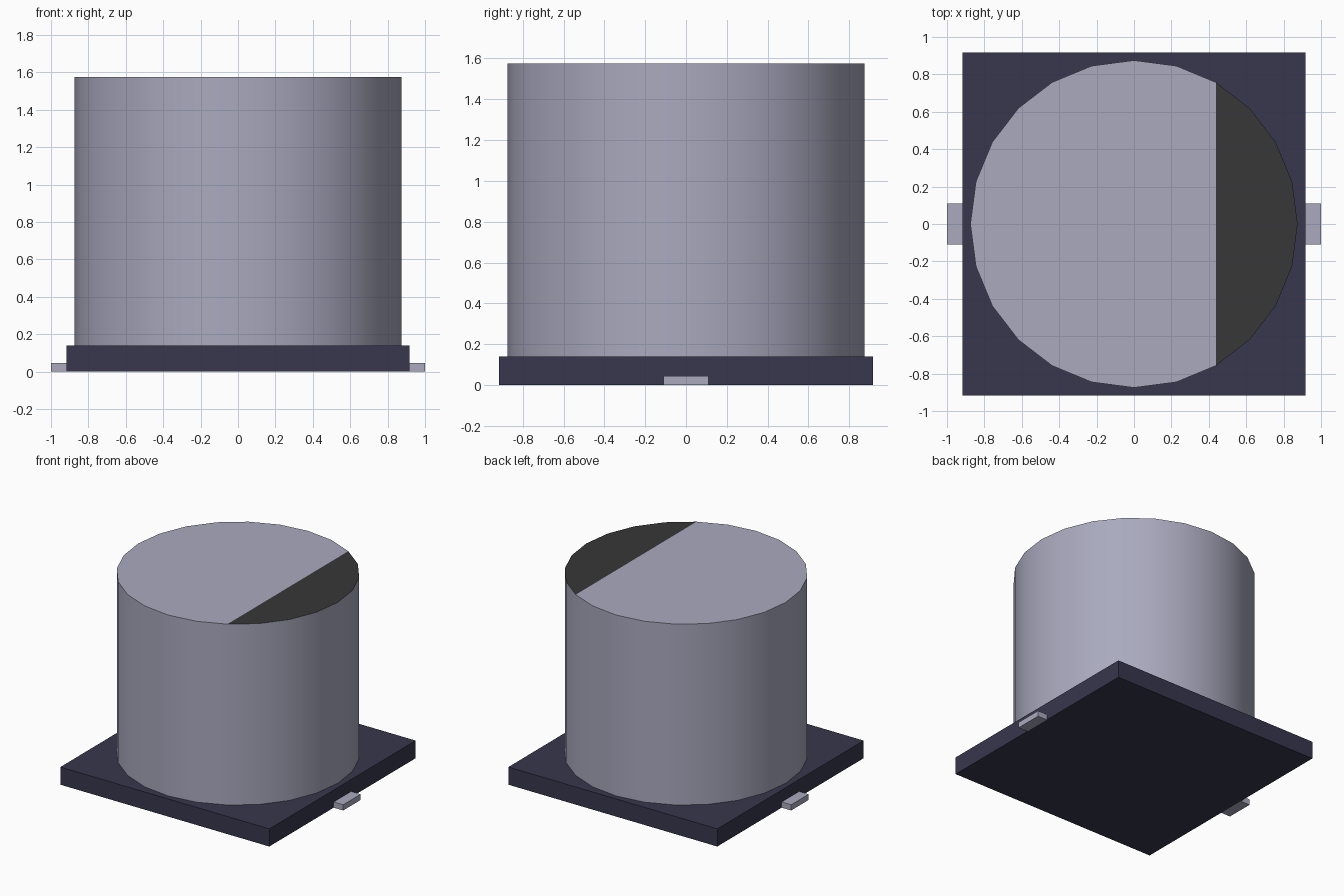
import bpy
import bmesh
from math import radians, sin, cos

default = bpy.data.objects.get("Cube")
if default:
    bpy.data.objects.remove(default, do_unlink=True)


def make_material(name, color):
    mat = bpy.data.materials.new(name)
    mat.use_nodes = True
    mat.diffuse_color = (*color, 1)
    mat.node_tree.nodes["Principled BSDF"].inputs["Base Color"].default_value = (*color, 1)
    return mat


ALUMINIUM = make_material("aluminium", (0.40, 0.40, 0.52))
PLASTIC = make_material("dark_blue_plastic", (0.038, 0.038, 0.075))
MARKING = make_material("black_marking", (0.038, 0.038, 0.038))


def make_object(name, bm, *materials):
    mesh = bpy.data.meshes.new(name)
    bm.to_mesh(mesh)
    bm.free()
    for mat in materials:
        mesh.materials.append(mat)
    obj = bpy.data.objects.new(name, mesh)
    bpy.context.collection.objects.link(obj)
    return obj


def make_box(name, low, high, mat):
    bm = bmesh.new()
    bmesh.ops.create_cube(bm, size=1)
    for v in bm.verts:
        v.co = [(a + b) / 2 + c * (b - a) for a, b, c in zip(low, high, v.co)]
    return make_object(name, bm, mat)


# Square base plate
HALF, BASE_TOP, TOP = 0.917, 0.14, 1.575
make_box("base_plate", (-HALF, -HALF, 0), (HALF, HALF, BASE_TOP), PLASTIC)

# Flat pins on both sides
for side, low_x, high_x in (("left", HALF, 1), ("right", -1, -HALF)):
    make_box(side + "_pin", (low_x, -0.11, 0), (high_x, 0.11, 0.045), ALUMINIUM)

# Round can, extruded from a 24-sided outline
SIDES, RADIUS = 24, 0.875
bm = bmesh.new()
ring = []
for i in range(SIDES):
    a = radians(i * 360 / SIDES)
    ring.append(bm.verts.new((RADIUS * cos(a), RADIUS * sin(a), BASE_TOP)))
bottom = bm.faces.new(ring)
extruded = bmesh.ops.extrude_face_region(bm, geom=[bottom], use_keep_orig=True)
for v in extruded["geom"]:
    if isinstance(v, bmesh.types.BMVert):
        v.co.z = TOP

# Polarity marking, cut across the top face
STRIPE_X = RADIUS * cos(radians(60))
top_verts = [v for v in bm.verts if v.co.z > 1]
chord = [v for v in top_verts if abs(v.co.x - STRIPE_X) < 0.001]
bmesh.ops.connect_verts(bm, verts=chord)
bmesh.ops.recalc_face_normals(bm, faces=bm.faces)
for f in bm.faces:
    if f.normal.z > 0.9 and f.calc_center_median().x > STRIPE_X:
        f.material_index = 1
can = make_object("can", bm, ALUMINIUM, MARKING)

# Smooth the wall while keeping the rim sharp
bpy.ops.object.select_all(action="DESELECT")
can.select_set(True)
bpy.context.view_layer.objects.active = can
bpy.ops.object.shade_smooth_by_angle(angle=radians(30))
